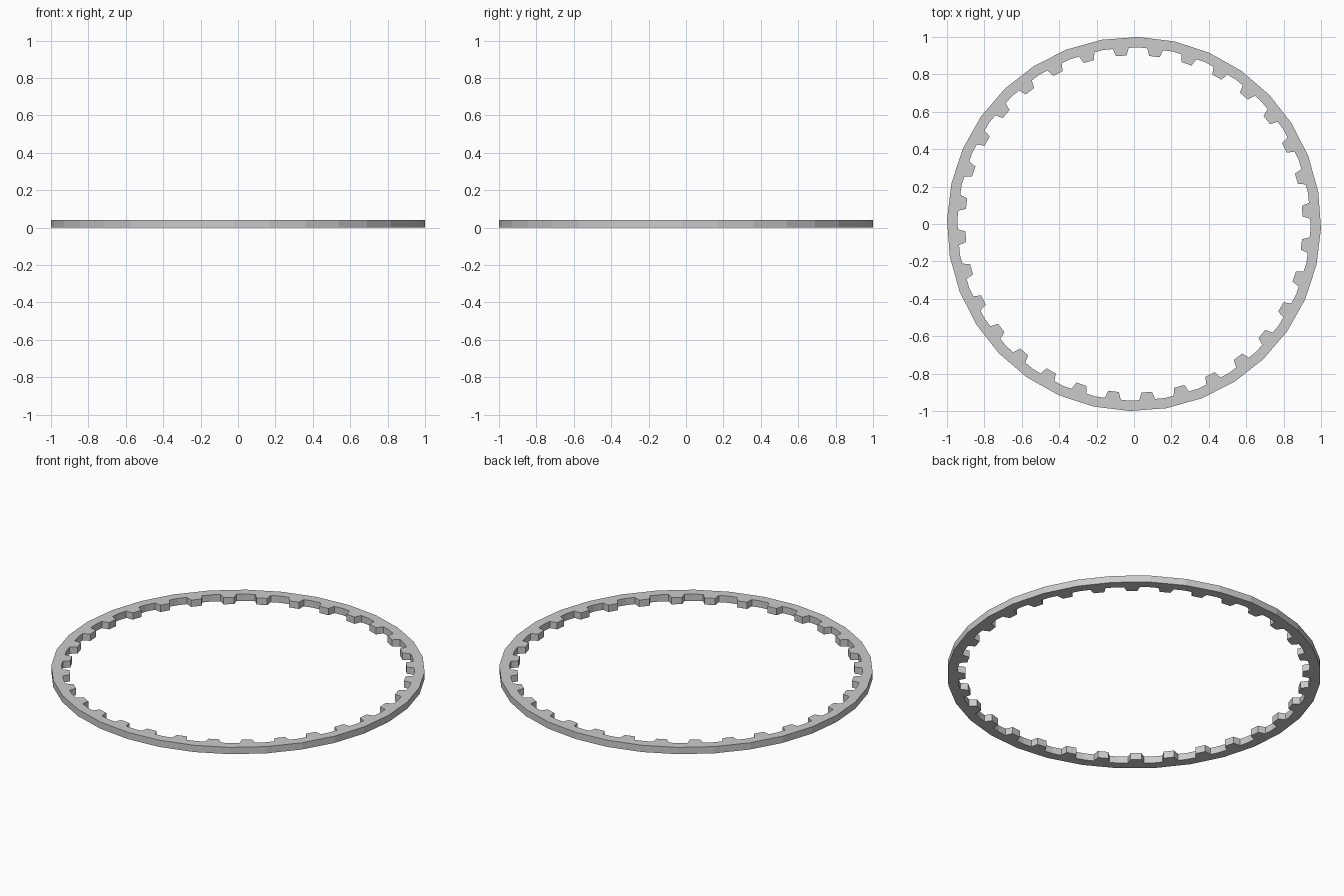
import bpy, bmesh
from math import cos, sin, radians, pi

if "Cube" in bpy.data.objects:
    bpy.data.objects.remove(bpy.data.objects["Cube"])

TEETH = 32
HEIGHT = 0.04
R_OUT, R_ROOT, R_TIP = 1.0, 0.945, 0.902
STEP = 2 * pi / TEETH
PHASE = radians(-1.3)


def polar(r, a, z):
    return (r * cos(a), r * sin(a), z)


# Inner outline of one tooth pitch: (fraction of pitch, radius)
PROFILE = [(0.0, R_ROOT), (0.27, R_ROOT - 0.003), (0.34, R_TIP),
           (0.66, R_TIP), (0.73, R_ROOT - 0.003)]

bm = bmesh.new()
outer, inner = [], []
for i in range(TEETH):
    a0 = PHASE + i * STEP
    outer.append(bm.verts.new(polar(R_OUT, a0, 0)))
    inner.append([bm.verts.new(polar(r, a0 + f * STEP, 0)) for f, r in PROFILE])

# Flat ring segments and teeth
faces = []
for i in range(TEETH):
    j = (i + 1) % TEETH
    p = inner[i]
    faces.append(bm.faces.new([outer[i], outer[j], inner[j][0], p[4], p[1], p[0]]))
    faces.append(bm.faces.new([p[1], p[4], p[3], p[2]]))

# Thickness
ext = bmesh.ops.extrude_face_region(bm, geom=faces)
top = [v for v in ext["geom"] if isinstance(v, bmesh.types.BMVert)]
bmesh.ops.translate(bm, verts=top, vec=(0, 0, HEIGHT))
bmesh.ops.recalc_face_normals(bm, faces=bm.faces)

mesh = bpy.data.meshes.new("toothed_ring")
bm.to_mesh(mesh)
bm.free()
ring = bpy.data.objects.new("toothed_ring", mesh)
bpy.context.collection.objects.link(ring)
